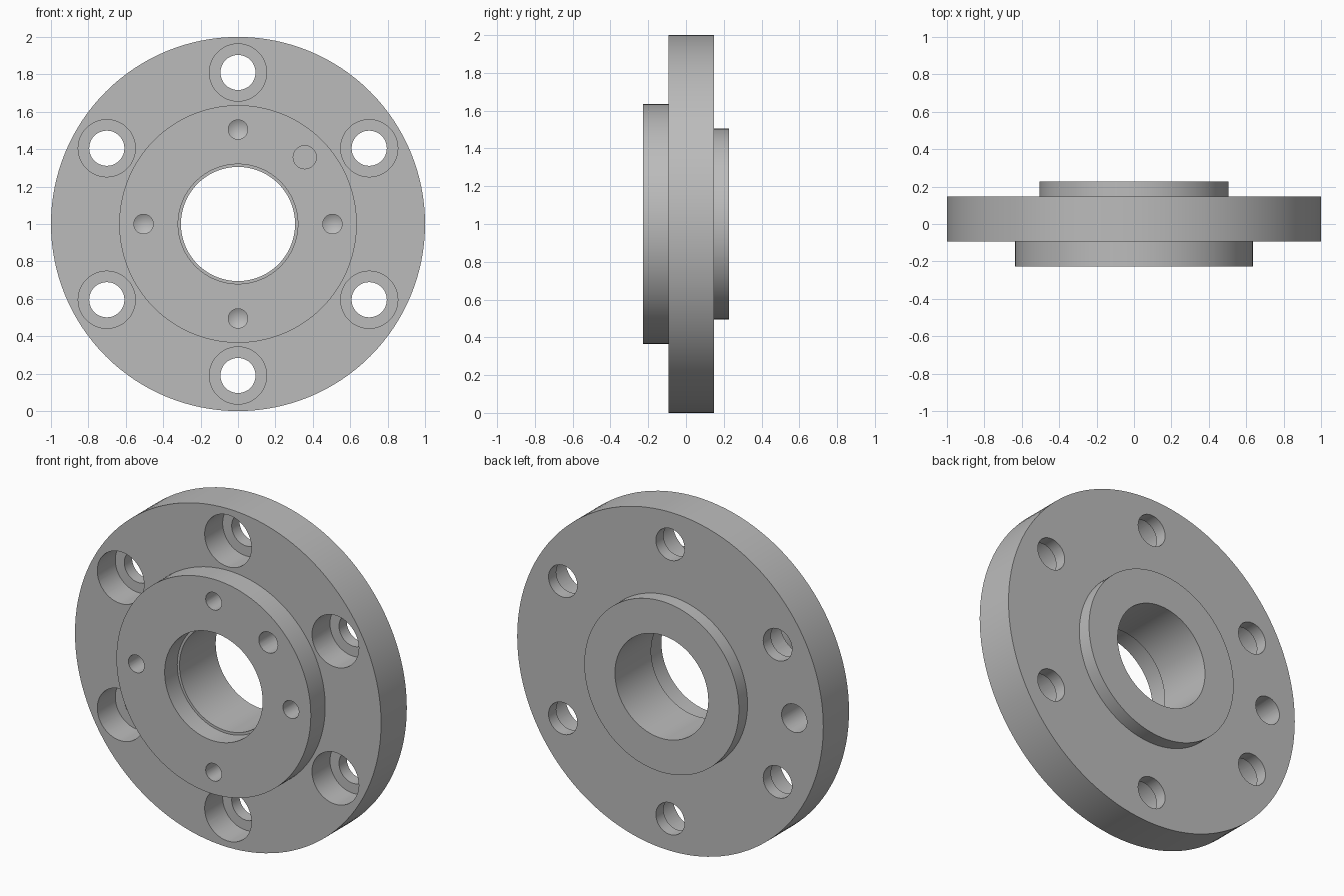
import bpy, bmesh
from math import cos, sin, pi, radians
from mathutils import Vector

if "Cube" in bpy.data.objects:
    bpy.data.objects.remove(bpy.data.objects["Cube"], do_unlink=True)

# Depth stations along y, front to back
FRONT, DISC_FRONT, DISC_BACK, BACK = -0.2275, -0.093, 0.147, 0.2275
CENTRE_Z = 1.0
OVER = 0.05  # how far cutters stick out of the faces they open

steel = bpy.data.materials.new("plain_grey_metal")
steel.use_nodes = True
grey = (0.5, 0.5, 0.5, 1.0)
steel.diffuse_color = grey
steel.node_tree.nodes["Principled BSDF"].inputs["Base Color"].default_value = grey


def lathe(bm, profile, x=0.0, z=CENTRE_Z, steps=48, closed=False):
    """Revolve (radius, y) points about an axis parallel to y."""
    verts = [bm.verts.new((x + r, y, z)) for r, y in profile]
    pairs = list(zip(verts, verts[1:]))
    if closed:
        pairs.append((verts[-1], verts[0]))
    edges = [bm.edges.new(p) for p in pairs]
    bmesh.ops.spin(bm, geom=verts + edges, cent=(x, 0, z), axis=(0, 1, 0),
                   angle=2 * pi, steps=steps)


def finish(bm, name):
    bmesh.ops.remove_doubles(bm, verts=bm.verts, dist=0.0001)
    bmesh.ops.recalc_face_normals(bm, faces=bm.faces)
    mesh = bpy.data.meshes.new(name)
    bm.to_mesh(mesh)
    bm.free()
    mesh.materials.append(steel)
    obj = bpy.data.objects.new(name, mesh)
    bpy.context.collection.objects.link(obj)
    return obj


def on_circle(radius, degrees):
    a = radians(degrees)
    return radius * cos(a), CENTRE_Z + radius * sin(a)


# Flange body: disc, front and back bosses, stepped bore
bm = bmesh.new()
step_y = -0.11
lathe(bm, [(0.32, FRONT), (0.635, FRONT), (0.635, DISC_FRONT), (1.0, DISC_FRONT),
           (1.0, DISC_BACK), (0.505, DISC_BACK), (0.505, BACK), (0.305, BACK),
           (0.305, step_y), (0.32, step_y)], steps=128, closed=True)
flange = finish(bm, "flange")

# Hole cutters
bm = bmesh.new()

# Six counterbored bolt holes
seat_y = DISC_FRONT + 0.168
for k in range(6):
    x, z = on_circle(0.81, 30 + 60 * k)
    lathe(bm, [(0, DISC_FRONT - OVER), (0.153, DISC_FRONT - OVER), (0.153, seat_y),
               (0.094, seat_y), (0.094, DISC_BACK + OVER), (0, DISC_BACK + OVER)], x, z)

# Four blind drilled holes with conical bottoms
drill_y = FRONT + 0.22
for k in range(4):
    x, z = on_circle(0.505, 90 * k)
    lathe(bm, [(0, FRONT - OVER), (0.052, FRONT - OVER), (0.052, drill_y),
               (0, drill_y + 0.03)], x, z, steps=32)

# Flat-bottomed dowel holes, one in the front boss and one in the disc back
x, z = on_circle(0.505, 45)
lathe(bm, [(0, FRONT - OVER), (0.062, FRONT - OVER), (0.062, FRONT + 0.24),
           (0, FRONT + 0.24)], x, z, steps=32)
x, z = on_circle(0.81, 180)
lathe(bm, [(0, DISC_BACK + OVER), (0.083, DISC_BACK + OVER), (0.083, DISC_BACK - 0.2),
           (0, DISC_BACK - 0.2)], x, z, steps=32)
cutter = finish(bm, "hole_cutters")
cutter.hide_render = True

# Cut the holes, then shade smooth with crisp edges
cut = flange.modifiers.new("holes", "BOOLEAN")
cut.operation = "DIFFERENCE"
cut.solver = "EXACT"
cut.object = cutter
bpy.ops.object.select_all(action="DESELECT")
flange.select_set(True)
bpy.context.view_layer.objects.active = flange
bpy.ops.object.modifier_apply(modifier=cut.name)
bpy.data.objects.remove(cutter, do_unlink=True)
bpy.ops.object.shade_smooth_by_angle(angle=radians(25))
